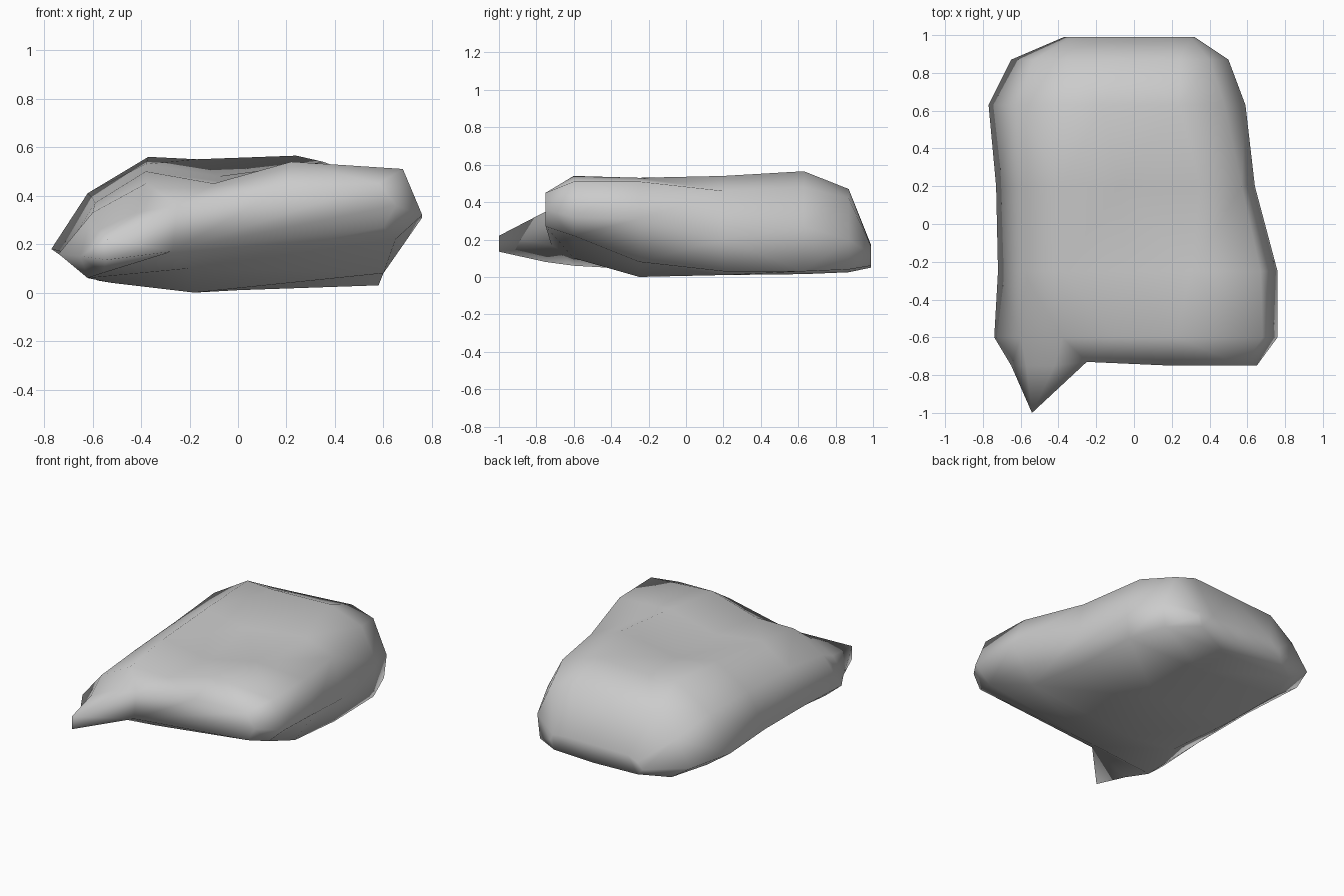
import bpy, bmesh

# Cross-sections of the boulder from back to front: y, then ten (x, z) points
# (bottom left, left, left shoulder, ridge, valley, right top, shoulder, right, bottom right, keel)
SECTIONS = [
    (0.99, [(-.33, .06), (-.37, .10), (-.33, .14), (-.26, .17), (0, .17),
            (.20, .17), (.30, .16), (.32, .12), (.29, .06), (0, .05)]),
    (0.87, [(-.50, .04), (-.65, .14), (-.53, .30), (-.36, .43), (-.05, .45),
            (.24, .47), (.40, .42), (.50, .20), (.48, .04), (0, .025)]),
    (0.63, [(-.60, .06), (-.77, .18), (-.62, .41), (-.37, .56), (-.17, .55),
            (.24, .565), (.48, .48), (.59, .27), (.57, .03), (0, .015)]),
    (0.20, [(-.58, .05), (-.73, .17), (-.60, .39), (-.38, .53), (-.08, .48),
            (.35, .54), (.57, .46), (.64, .20), (.58, .03), (0, .01)]),
    (-0.25, [(-.52, .04), (-.72, .16), (-.59, .37), (-.38, .50), (-.04, .455),
             (.30, .53), (.67, .51), (.76, .31), (.60, .08), (-.18, 0)]),
    (-0.60, [(-.62, .06), (-.74, .16), (-.60, .33), (-.38, .45), (-.10, .45),
             (.22, .54), (.68, .51), (.76, .32), (.65, .22), (-.20, .10)]),
    (-0.75, [(-.56, .08), (-.65, .15), (-.57, .26), (-.42, .33), (-.25, .36),
             (.20, .44), (.58, .45), (.65, .36), (.60, .27), (-.27, .17)]),
]

bm = bmesh.new()
rings = [[bm.verts.new((x, y, z)) for x, z in pts] for y, pts in SECTIONS]

# Skin between neighbouring sections
for a, b in zip(rings, rings[1:]):
    for i in range(10):
        j = (i + 1) % 10
        bm.faces.new((a[i], a[j], b[j], b[i]))
bm.faces.new(rings[0])

# Front face on the right, with the valley mouth set back slightly
f = rings[-1]
f[4].co.y = -.73
f[9].co.y = -.72
bm.faces.new(f[4:10])

# Pointed spur at the front left
low = bm.verts.new((-.54, -1.0, .135))
high = bm.verts.new((-.54, -1.0, .22))
for tri in ((f[9], f[0], low), (f[0], f[1], low), (f[1], high, low), (f[1], f[2], high),
            (f[2], f[3], high), (f[3], f[4], high), (f[4], f[9], low, high)):
    bm.faces.new(tri)

bmesh.ops.triangulate(bm, faces=bm.faces[:])
bmesh.ops.recalc_face_normals(bm, faces=bm.faces[:])
mesh = bpy.data.meshes.new("boulder")
bm.to_mesh(mesh)
bm.free()
mesh.shade_smooth()
boulder = bpy.data.objects.new("boulder", mesh)
bpy.context.collection.objects.link(boulder)
